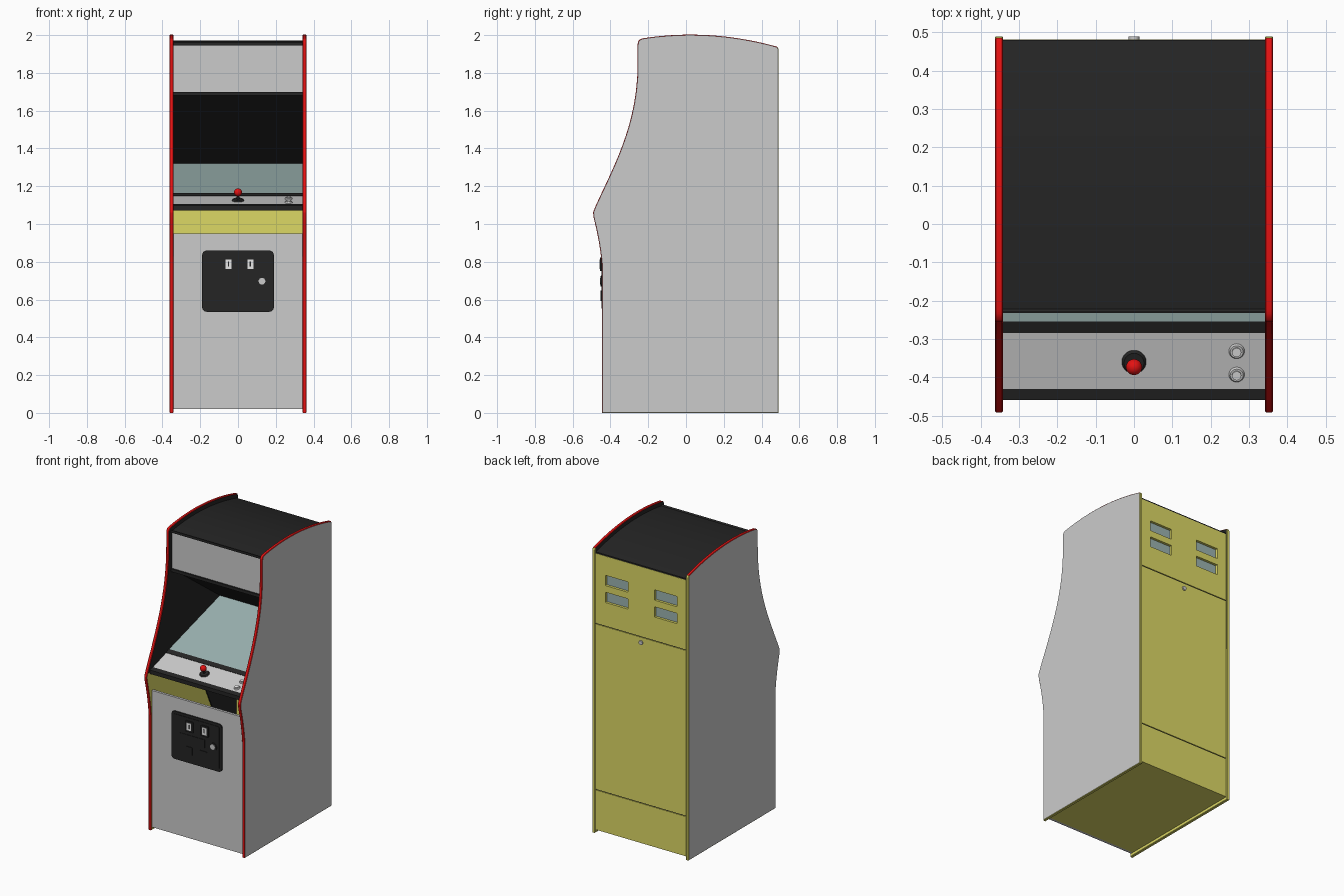
import bpy, bmesh, math
from mathutils import Vector

if "Cube" in bpy.data.objects:
    bpy.data.objects.remove(bpy.data.objects["Cube"], do_unlink=True)


def material(name, r, g, b):
    m = bpy.data.materials.new(name)
    m.use_nodes = True
    m.diffuse_color = (r, g, b, 1)
    m.node_tree.nodes["Principled BSDF"].inputs["Base Color"].default_value = (r, g, b, 1)
    return m


GREY = material("light grey", 0.6, 0.6, 0.6)
BLACK = material("black", 0.018, 0.018, 0.018)
YELLOW = material("mustard yellow", 0.72, 0.69, 0.13)
RED = material("red", 0.78, 0.006, 0.006)
GLASS = material("blue grey glass", 0.33, 0.45, 0.44)
WHITE = material("white", 0.8, 0.8, 0.8)

HALF = 0.342       # inner half width
OUTER = 0.363      # outer half width


def finish(bm, name, *mats):
    bmesh.ops.recalc_face_normals(bm, faces=bm.faces)
    me = bpy.data.meshes.new(name)
    bm.to_mesh(me)
    bm.free()
    for m in mats:
        me.materials.append(m)
    ob = bpy.data.objects.new(name, me)
    bpy.context.collection.objects.link(ob)
    return ob


def prism(pts, x0, x1):
    """Extrude a (y, z) outline along x."""
    bm = bmesh.new()
    face = bm.faces.new([bm.verts.new((x0, y, z)) for y, z in pts])
    ext = bmesh.ops.extrude_face_region(bm, geom=[face])["geom"]
    moved = [v for v in ext if isinstance(v, bmesh.types.BMVert)]
    bmesh.ops.translate(bm, verts=moved, vec=(x1 - x0, 0, 0))
    bmesh.ops.recalc_face_normals(bm, faces=bm.faces)
    return bm


def slab(name, mat, pts, x0=-HALF, x1=HALF):
    return finish(prism(pts, x0, x1), name, mat)


def box(name, mat, x, y, z, bevel=0):
    """Box from (low, high) ranges, with optional rounding of its y-axis edges."""
    bm = prism([(y[0], z[0]), (y[1], z[0]), (y[1], z[1]), (y[0], z[1])], *x)
    if bevel:
        edges = [e for e in bm.edges if abs((e.verts[0].co - e.verts[1].co).y) > 1e-4]
        bmesh.ops.bevel(bm, geom=edges, offset=bevel, segments=4, profile=0.5, affect='EDGES')
    return finish(bm, name, mat)


def smooth(ob, angle=35):
    bpy.ops.object.select_all(action='DESELECT')
    ob.select_set(True)
    bpy.context.view_layer.objects.active = ob
    bpy.ops.object.shade_smooth_by_angle(angle=math.radians(angle))


def disc(name, mat, loc, r, depth, tilt, r2=None):
    bpy.ops.mesh.primitive_cone_add(vertices=24, radius1=r, radius2=r if r2 is None else r2,
                                    depth=depth, location=loc, rotation=(tilt, 0, 0))
    ob = bpy.context.object
    ob.name = name
    ob.data.materials.append(mat)
    smooth(ob)
    return ob


def bezier(pts, n):
    """Sample a Bezier curve of any degree."""
    out = []
    for i in range(n + 1):
        p = [Vector(q) for q in pts]
        while len(p) > 1:
            p = [a.lerp(b, i / n) for a, b in zip(p, p[1:])]
        out.append(tuple(p[0]))
    return out


ROOF = [(-0.222, 1.984), (0.12, 2.036), (0.47, 1.942)]

# Side panels with red edge trim
outline = [(-0.445, 0)]
outline += bezier([(-0.445, 0.78), (-0.455, 0.9), (-0.488, 1.03)], 6)
outline += bezier([(-0.492, 1.06), (-0.488, 1.085), (-0.385, 1.3), (-0.256, 1.5), (-0.256, 1.85)], 18)
outline += bezier([(-0.256, 1.95), (-0.256, 1.98), ROOF[0]], 5)
outline += bezier(ROOF, 16)[1:]
outline += [(0.485, 1.937), (0.49, 1.925), (0.49, 0)]

for side, name in ((1, "left"), (-1, "right")):
    bm = prism(outline, side * HALF, side * OUTER)
    rim = [e for e in bm.edges if abs(e.verts[0].co.x - e.verts[1].co.x) < 1e-5]
    bmesh.ops.bevel(bm, geom=rim, offset=0.003, segments=1, affect='EDGES')
    bmesh.ops.bisect_plane(bm, geom=bm.verts[:] + bm.edges[:] + bm.faces[:],
                           plane_co=(0, 0, 1.08), plane_no=(0, 0, 1))
    bmesh.ops.recalc_face_normals(bm, faces=bm.faces)
    for f in bm.faces:
        n = f.normal
        if n.x * side > 0.95:
            f.material_index = 0
        elif n.x * side < -0.95:
            f.material_index = 1 if f.calc_center_median().z > 1.08 else 2
        else:
            f.material_index = 2 if n.y > 0.5 or n.z < -0.5 else 3
    smooth(finish(bm, name + "_side_panel", GREY, BLACK, YELLOW, RED), 20)

# Roof, following the curve of the sides
top = [(y, z - 0.03) for y, z in bezier(ROOF, 16)]
top = [(-0.23, 1.945), (-0.23, 1.962)] + top + [(0.48, 1.909), (0.48, 1.88), (0.1, 1.93)]
smooth(slab("roof", BLACK, top), 20)

# Marquee and the trim below it
box("marquee", GREY, (-HALF, HALF), (-0.222, -0.19), (1.70, 1.945))
box("marquee_trim", BLACK, (-HALF, HALF), (-0.232, -0.19), (1.68, 1.70))

# Monitor hood and glass
slab("monitor_hood", BLACK, [(-0.2, 1.68), (0.29, 1.32), (0.31, 1.33), (-0.19, 1.70)])
slab("monitor_glass", GLASS, [(-0.256, 1.15), (-0.256, 1.16), (0.30, 1.32), (0.30, 1.31)])

# Control deck
slab("control_deck", GREY, [(-0.43, 1.085), (-0.43, 1.103), (-0.285, 1.148), (-0.285, 1.13)])
slab("deck_front_trim", BLACK, [(-0.46, 1.072), (-0.46, 1.098), (-0.43, 1.107), (-0.43, 1.072)])
slab("deck_rear_trim", BLACK, [(-0.285, 1.125), (-0.285, 1.15), (-0.255, 1.163), (-0.255, 1.14)])

TILT = math.atan2(0.045, 0.145)


def on_deck(x, y, lift=0):
    base = Vector((x, y, 1.103 + (y + 0.43) * math.tan(TILT)))
    return base + Vector((0, -math.sin(TILT), math.cos(TILT))) * lift


# Joystick
disc("joystick_base", BLACK, on_deck(0, -0.36, 0.004), 0.032, 0.008, TILT, 0.026)
disc("joystick_shaft", BLACK, on_deck(0, -0.36, 0.022), 0.007, 0.04, TILT)
bpy.ops.mesh.primitive_uv_sphere_add(segments=20, ring_count=12, radius=0.021,
                                     location=on_deck(0, -0.36, 0.045))
ball = bpy.context.object
ball.name = "joystick_ball"
ball.data.materials.append(RED)
smooth(ball)

# Start buttons
for i, y in enumerate((-0.332, -0.393)):
    disc(f"button_ring_{i}", GREY, on_deck(0.268, y, 0.003), 0.021, 0.008, TILT, 0.017)
    disc(f"button_cap_{i}", WHITE, on_deck(0.268, y, 0.008), 0.012, 0.008, TILT)

# Lower front and floor
box("front_panel", GREY, (-HALF, HALF), (-0.437, -0.42), (0.02, 0.95))
box("floor", YELLOW, (-HALF, HALF), (-0.42, 0.465), (0.02, 0.035))

# Power box inside the cabinet
slab("power_box", BLACK, [(0.06, 0.9), (0.27, 0.45), (0.46, 0.45), (0.46, 0.9)], -HALF, -0.335)

# Coin door
box("coin_door_frame", BLACK, (-0.19, 0.19), (-0.445, -0.437), (0.535, 0.86), 0.025)
box("coin_door", BLACK, (-0.172, 0.172), (-0.448, -0.44), (0.552, 0.843), 0.012)
box("coin_plate", BLACK, (-0.122, 0.065), (-0.451, -0.445), (0.67, 0.727), 0.004)
for i, x in enumerate((-0.05, 0.065)):
    box(f"coin_slot_{i}", BLACK, (x - 0.029, x + 0.029), (-0.455, -0.445), (0.75, 0.823), 0.005)
    box(f"coin_slot_plate_{i}", WHITE, (x - 0.016, x + 0.016), (-0.457, -0.45), (0.762, 0.812))
    box(f"coin_slot_gap_{i}", BLACK, (x - 0.003, x + 0.003), (-0.458, -0.45), (0.775, 0.802))
for i, x in enumerate((-0.057, 0.054)):
    box(f"coin_return_{i}", BLACK, (x - 0.028, x + 0.028), (-0.452, -0.445), (0.592, 0.648), 0.006)
disc("coin_door_lock_ring", BLACK, (0.127, -0.449, 0.697), 0.028, 0.006, math.pi / 2)
disc("coin_door_lock", GREY, (0.127, -0.452, 0.697), 0.018, 0.008, math.pi / 2)

# Back: solid rows, dark seams and rows with vent openings
BACK = (0.465, 0.482)
rows = [(0.02, 0.29, "solid"), (0.29, 0.297, "seam"), (0.297, 1.42, "solid"),
        (1.42, 1.427, "seam"), (1.427, 1.585, "solid"), (1.585, 1.655, "vent"),
        (1.655, 1.70, "solid"), (1.70, 1.77, "vent"), (1.77, 1.90, "solid")]
for i, (z0, z1, kind) in enumerate(rows):
    if kind == "solid":
        box(f"back_panel_{i}", YELLOW, (-HALF, HALF), BACK, (z0, z1))
    elif kind == "seam":
        box(f"back_seam_{i}", BLACK, (-HALF, HALF), (BACK[0] + 0.002, BACK[1] - 0.006), (z0, z1))
    else:
        for x in ((-HALF, -0.27), (-0.1, 0.1), (0.27, HALF)):
            box(f"back_panel_{i}", YELLOW, x, BACK, (z0, z1))
box("vent_backing", GLASS, (-0.3, 0.3), (0.455, 0.464), (1.56, 1.8))
disc("back_lock", GREY, (0, 0.484, 1.385), 0.014, 0.012, math.pi / 2)
